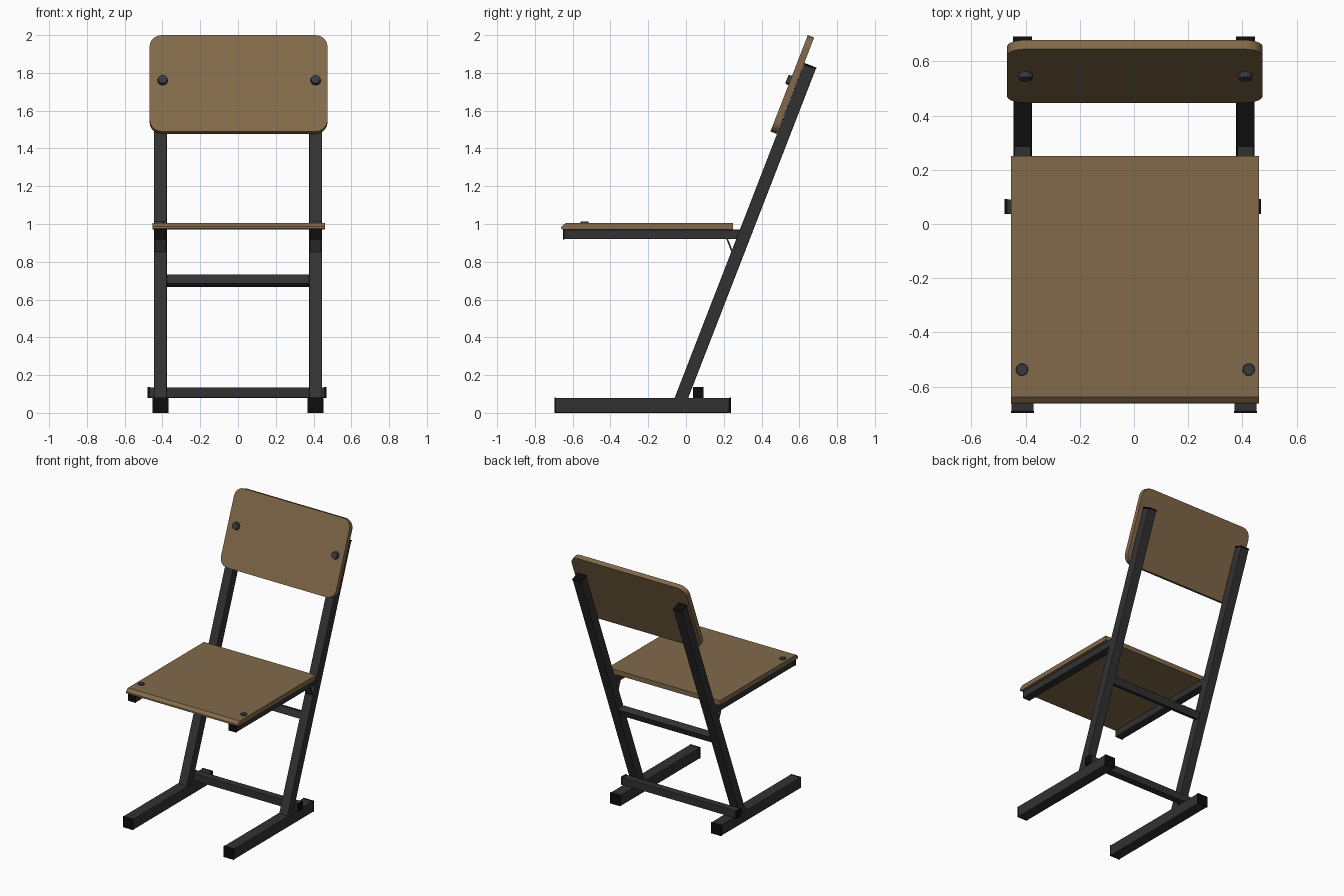
import bpy, bmesh, math
from mathutils import Matrix, Vector

if "Cube" in bpy.data.objects:
    bpy.data.objects.remove(bpy.data.objects["Cube"])

A = math.radians(21.2)            # lean of the frame
S, C = math.sin(A), math.cos(A)
T = S / C
TILT = Matrix.Rotation(-A, 4, 'X')


def material(name, col):
    m = bpy.data.materials.new(name)
    m.diffuse_color = (*col, 1)
    m.use_nodes = True
    m.node_tree.nodes["Principled BSDF"].inputs["Base Color"].default_value = m.diffuse_color
    return m


WOOD = material("brown_wood", (0.222, 0.143, 0.068))
STEEL = material("dark_steel", (0.031, 0.031, 0.032))
BOLT = material("bolt_grey", (0.040, 0.042, 0.044))
BLACK = material("black_plastic", (0.004, 0.004, 0.004))


def finish(name, bm, mat, bevel=0):
    bmesh.ops.recalc_face_normals(bm, faces=bm.faces)
    me = bpy.data.meshes.new(name)
    bm.to_mesh(me)
    bm.free()
    me.materials.append(mat)
    ob = bpy.data.objects.new(name, me)
    bpy.context.collection.objects.link(ob)
    if bevel:
        b = ob.modifiers.new("bevel", 'BEVEL')
        b.width, b.segments = bevel, 2
    return ob


def prism(name, pts, x0, x1, mat, bevel=0):
    """Profile of (y, z) points extruded from x0 to x1."""
    bm = bmesh.new()
    f = bm.faces.new([bm.verts.new((x0, y, z)) for y, z in pts])
    r = bmesh.ops.extrude_face_region(bm, geom=[f])
    bmesh.ops.translate(bm, vec=(x1 - x0, 0, 0),
                        verts=[v for v in r['geom'] if isinstance(v, bmesh.types.BMVert)])
    return finish(name, bm, mat, bevel)


def box(name, x, y, z, mat, bevel=0):
    return prism(name, [(y[0], z[0]), (y[1], z[0]), (y[1], z[1]), (y[0], z[1])],
                 x[0], x[1], mat, bevel)


def bolt(name, loc, rot, r, h):
    bm = bmesh.new()
    bmesh.ops.create_cone(bm, cap_ends=True, segments=20, radius1=r, radius2=r * 0.85, depth=h,
                          matrix=Matrix.Translation(loc) @ rot)
    return finish(name, bm, BOLT)


def front_y(z):                   # front face of the leaning uprights
    return -0.06 + T * (z - 0.08)


W = 0.067                         # upright depth
for side, s in (("left", -1), ("right", 1)):
    cx = 0.411 * s
    # floor runner with end caps
    box(side + "_foot", (cx - .041, cx + .041), (-0.69, 0.23), (0, 0.08), STEEL, 0.004)
    box(side + "_foot_front_cap", (cx - .042, cx + .042), (-0.696, -0.689), (0, 0.081), BLACK)
    box(side + "_foot_back_cap", (cx - .042, cx + .042), (0.229, 0.237), (0, 0.081), BLACK)
    # leaning upright, cut flat at the foot and square at the top
    zt = 1.845
    ft = Vector((front_y(zt), zt))
    n, t = Vector((C, -S)), Vector((S, C))
    prism(side + "_upright", [(front_y(.075), .075), (front_y(.075) + W / C, .075),
                              tuple(ft + n * W), tuple(ft)], cx - .034, cx + .034, STEEL, 0.004)
    prism(side + "_upright_cap", [tuple(ft - n * .001), tuple(ft + n * (W + .001)),
                                  tuple(ft + n * (W + .001) + t * .008),
                                  tuple(ft - n * .001 + t * .008)],
          cx - .035, cx + .035, BLACK)
    # seat rail, its cap and the small brace below it
    box(side + "_seat_rail", (cx - .03, cx + .03), (-0.645, 0.3), (0.92, 0.97), STEEL, 0.003)
    box(side + "_seat_rail_cap", (cx - .031, cx + .031), (-0.651, -0.644), (0.919, 0.97), BLACK)
    prism(side + "_seat_brace", [(.213, .922), (.222, .922), (.25, .85), (.241, .85)],
          cx - .028, cx + .028, STEEL)
    # bolts
    bolt(side + "_seat_bolt", (0.005 + 0.418 * s, -0.537, 1.006), Matrix(), 0.024, 0.012)
    yb, zb = 0.447 + T * (1.76 - 1.49), 1.76
    bolt(side + "_backrest_bolt", (0.006 + 0.405 * s, yb - .008 * C, zb + .008 * S),
         TILT @ Matrix.Rotation(math.pi / 2, 4, 'X'), 0.028, 0.022)
    # lower crossbar end caps
    e = -0.472 if s < 0 else 0.462
    box(side + "_crossbar_cap", (e - .006, e + .006), (0.036, 0.092), (0.08, 0.136), BLACK)

# crossbars
box("lower_crossbar", (-0.468, 0.458), (0.037, 0.091), (0.08, 0.135), STEEL, 0.003)
c = Vector((front_y(0.7) + W / C / 2, 0.7))
prism("middle_crossbar", [tuple(c + n * (a * .026) + t * (b * .026))
                          for a, b in ((-1, -1), (1, -1), (1, 1), (-1, 1))],
      -0.38, 0.38, STEEL, 0.003)

# seat board with a sloped front edge
prism("seat", [(-0.652, .97), (-0.662, .976), (-0.660, .986), (-0.637, 1.005),
               (0.25, 1.005), (0.25, .97)], -0.453, 0.461, WOOD)

# backrest board with rounded corners, leaning with the frame
bm = bmesh.new()
x0, x1, L, R, TH = -0.468, 0.474, 0.547, 0.065, 0.036
ring = []
for qx, qz, a0 in ((x1 - R, L - R, 0), (x0 + R, L - R, 90), (x0 + R, R, 180), (x1 - R, R, 270)):
    for k in range(6):
        a = math.radians(a0 + 18 * k)
        ring.append(bm.verts.new((qx + R * math.cos(a), 0, qz + R * math.sin(a))))
f = bm.faces.new(ring)
r = bmesh.ops.extrude_face_region(bm, geom=[f])
bmesh.ops.translate(bm, vec=(0, TH, 0),
                    verts=[v for v in r['geom'] if isinstance(v, bmesh.types.BMVert)])
bmesh.ops.transform(bm, matrix=Matrix.Translation((0, 0.447, 1.49)) @ TILT, verts=bm.verts)
finish("backrest", bm, WOOD)
